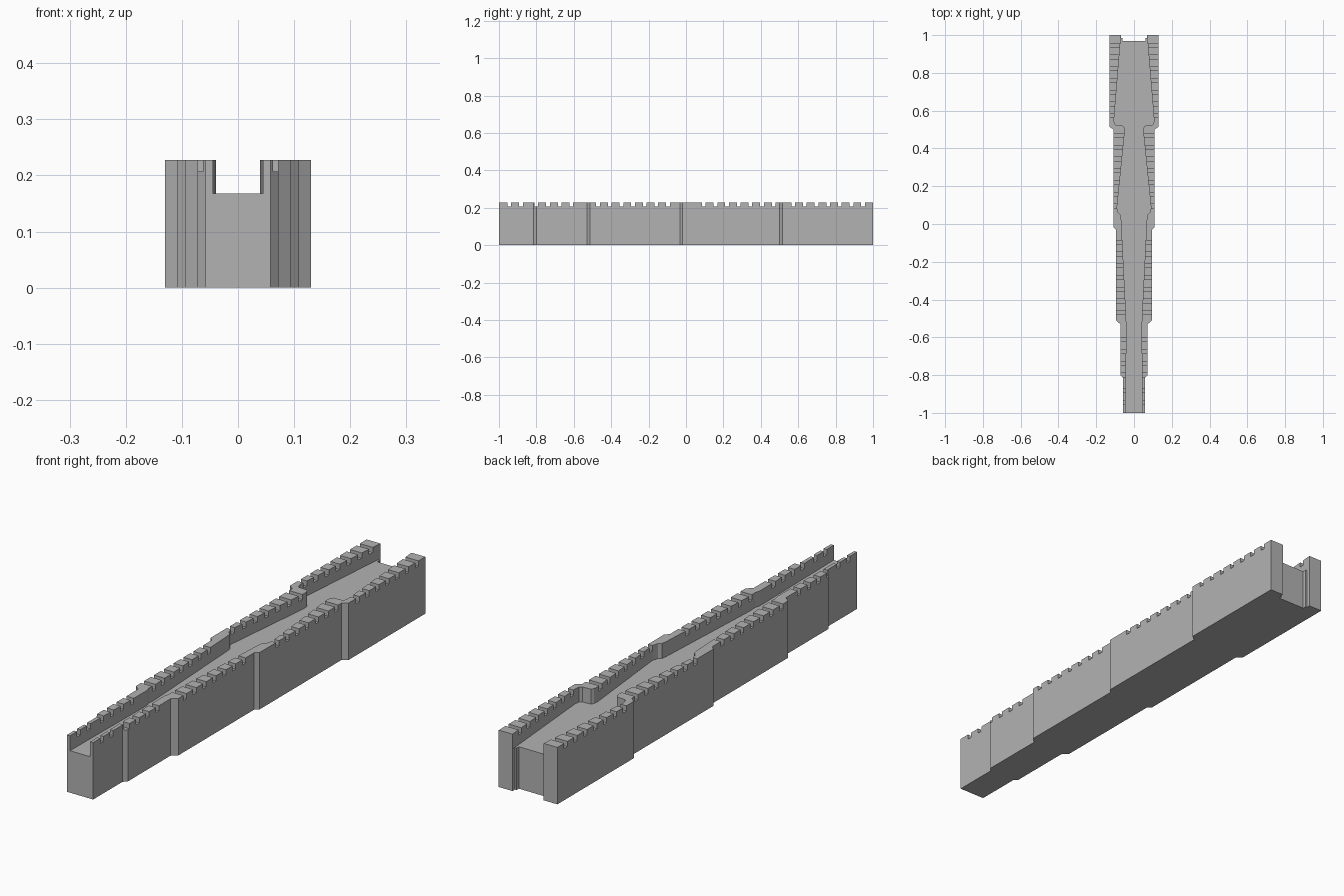
import bpy, bmesh

cube = bpy.data.objects.get("Cube")
if cube:
    bpy.data.objects.remove(cube, do_unlink=True)

HEIGHT, FLOOR, CRENEL = 0.228, 0.168, 0.207

stone = bpy.data.materials.new("grey stone")
stone.use_nodes = True
stone.diffuse_color = (0.45, 0.45, 0.45, 1)
stone.node_tree.nodes["Principled BSDF"].inputs["Base Color"].default_value = (0.45, 0.45, 0.45, 1)


def add_prism(bm, half, z0, z1):
    """Mirror a half outline of (x, y) points and extrude it upwards."""
    outline = half + [(-x, y) for x, y in reversed(half)]
    face = bm.faces.new([bm.verts.new((x, y, z0)) for x, y in outline])
    top = bmesh.ops.extrude_face_region(bm, geom=[face])["geom"]
    verts = [v for v in top if isinstance(v, bmesh.types.BMVert)]
    bmesh.ops.translate(bm, verts=verts, vec=(0, 0, z1 - z0))


def finish(bm, name):
    bmesh.ops.recalc_face_normals(bm, faces=bm.faces)
    mesh = bpy.data.meshes.new(name)
    bm.to_mesh(mesh)
    bm.free()
    mesh.materials.append(stone)
    obj = bpy.data.objects.new(name, mesh)
    bpy.context.collection.objects.link(obj)
    return obj


def cut(target, cutter):
    """Subtract a cutter, apply it, and remove the cutter."""
    mod = target.modifiers.new("cut", 'BOOLEAN')
    mod.operation, mod.solver, mod.object = 'DIFFERENCE', 'EXACT', cutter
    cutter.hide_render = True
    bpy.context.view_layer.update()
    graph = bpy.context.evaluated_depsgraph_get()
    result = bpy.data.meshes.new_from_object(target.evaluated_get(graph))
    target.modifiers.clear()
    target.data = result
    bpy.data.objects.remove(cutter, do_unlink=True)


# Stepped outer body, widening towards the back
body = [(0.058, -1), (0.058, -0.815), (0.072, -0.80), (0.072, -0.53),
        (0.094, -0.512), (0.094, -0.032), (0.109, -0.018), (0.109, 0.50),
        (0.13, 0.515), (0.13, 1)]
bm = bmesh.new()
add_prism(bm, body, 0, HEIGHT)
wall = finish(bm, "rampart_wall")

# Walkway trench with rounded shoulders
trench = [(0.045, -1.1), (0.045, -1), (0.039, -0.525), (0.045, -0.50),
          (0.043, -0.47), (0.068, 0.03), (0.071, 0.05), (0.083, 0.06),
          (0.09, 0.085), (0.049, 0.49), (0.051, 0.51), (0.058, 0.52),
          (0.094, 0.522), (0.103, 0.53), (0.106, 0.55), (0.069, 1), (0.069, 1.1)]
bm = bmesh.new()
add_prism(bm, trench, FLOOR, 0.4)
cut(wall, finish(bm, "walkway_cutter"))

# Stepped recess in the back end, running the full height
recess = [(0.062, 0.97), (0.062, 0.985), (0.069, 0.985), (0.069, 1.1)]
bm = bmesh.new()
add_prism(bm, recess, -0.1, 0.4)
cut(wall, finish(bm, "recess_cutter"))

# Battlement gaps across both parapets, one run per wall section
runs = [(-0.945, 2), (-0.8, 4), (-0.47, 7), (0.095, 7), (0.573, 7)]
bm = bmesh.new()
for start, count in runs:
    for i in range(count):
        y = start + i * 0.0623
        add_prism(bm, [(0.2, y - 0.01), (0.2, y + 0.01)], CRENEL, 0.4)
cut(wall, finish(bm, "battlement_cutter"))
